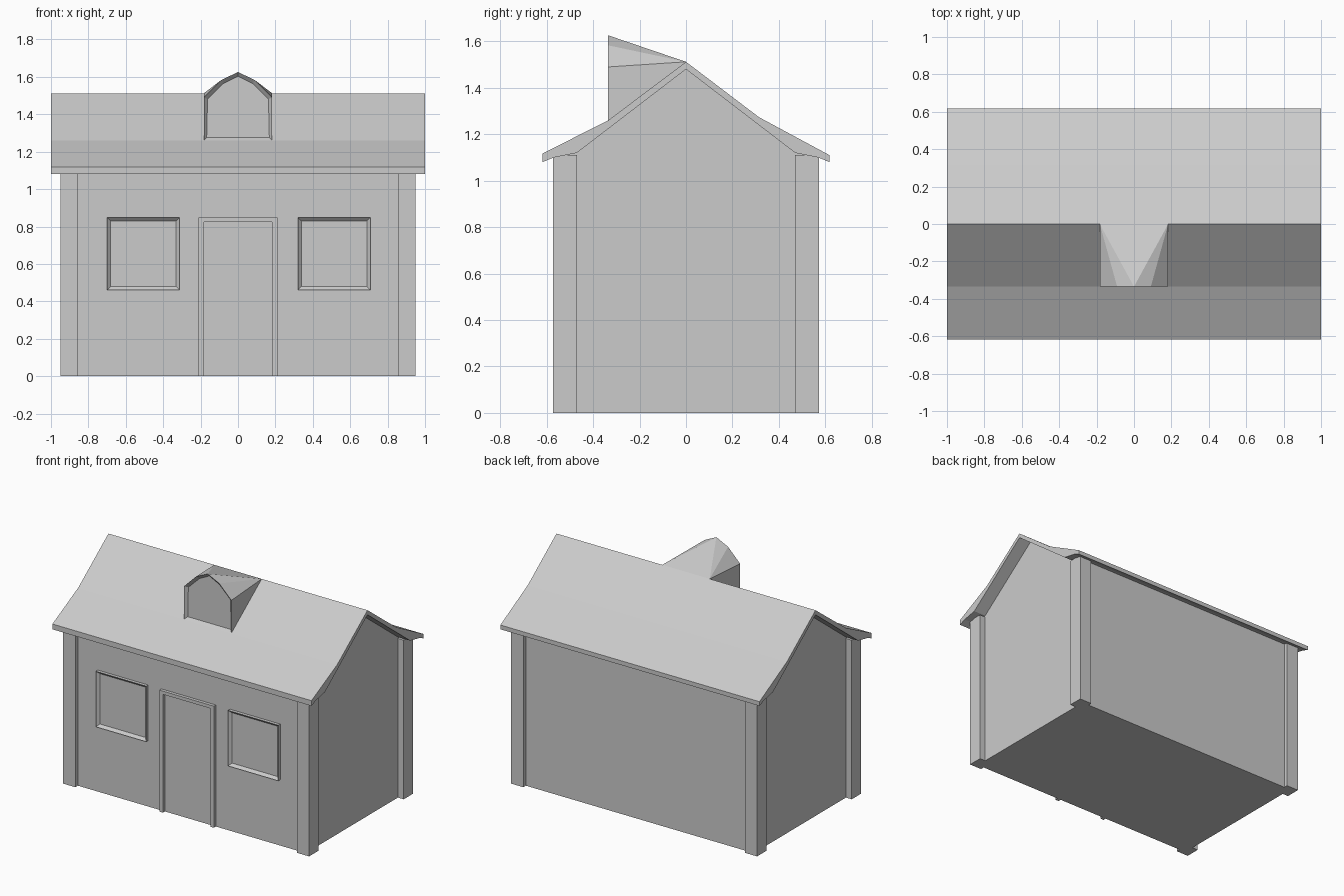
import bpy, bmesh

if "Cube" in bpy.data.objects:
    bpy.data.objects.remove(bpy.data.objects["Cube"])


def finish(name, bm):
    bmesh.ops.recalc_face_normals(bm, faces=bm.faces[:])
    mesh = bpy.data.meshes.new(name)
    bm.to_mesh(mesh)
    bm.free()
    obj = bpy.data.objects.new(name, mesh)
    bpy.context.collection.objects.link(obj)
    return obj


def prism(name, pts, to3d, a, b, inset=0, depth=0):
    """Extrude a 2D outline from a to b, optionally recessing the face at a."""
    bm = bmesh.new()
    near = [bm.verts.new(to3d(p, a)) for p in pts]
    far = [bm.verts.new(to3d(p, b)) for p in pts]
    front = bm.faces.new(near)
    bm.faces.new(far[::-1])
    n = len(pts)
    for i in range(n):
        j = (i + 1) % n
        bm.faces.new((near[i], near[j], far[j], far[i]))
    bmesh.ops.recalc_face_normals(bm, faces=bm.faces[:])
    if inset:
        bmesh.ops.inset_individual(bm, faces=[front], thickness=inset, depth=-depth)
    return finish(name, bm)


def along_x(p, t):
    return (t, p[0], p[1])


def along_y(p, t):
    return (p[0], t, p[1])


def rect(u0, u1, v0, v1):
    return [(u0, v0), (u1, v0), (u1, v1), (u0, v1)]


# Walls with gable ends
prism("walls", [(-0.545, 0), (0.545, 0), (0.545, 1.106), (0.47, 1.12), (0, 1.48),
                (-0.47, 1.12), (-0.545, 1.106)], along_x, -0.905, 0.905)

# Corner posts
for sx, side in ((-1, "left"), (1, "right")):
    for sy, end in ((-1, "front"), (1, "back")):
        ys = sorted((sy * 0.47, sy * 0.573))
        prism(f"{end}_{side}_post", rect(*ys, 0, 1.11), along_x, sx * 0.855, sx * 0.95)

# Roof with flared eaves
prism("roof", [(-0.618, 1.08), (-0.618, 1.117), (-0.335, 1.26), (0, 1.512), (0.315, 1.273),
               (0.618, 1.11), (0.618, 1.08), (0.57, 1.10), (0.47, 1.12), (0, 1.48),
               (-0.47, 1.12), (-0.57, 1.10)], along_x, -1, 1)

# Windows
for name, x0, x1 in (("left_window", -0.70, -0.312), ("right_window", 0.32, 0.708)):
    prism(name, rect(x0, x1, 0.46, 0.848), along_y, -0.567, -0.53, 0.026, 0.018)

# Door frame, open at the bottom
prism("door_frame", [(-0.21, 0), (-0.21, 0.848), (0.21, 0.848), (0.21, 0), (0.183, 0),
                     (0.183, 0.825), (-0.183, 0.825), (-0.183, 0)], along_y, -0.567, -0.53)

# Dormer: arched front tapering back to the ridge, with a recessed window
bm = bmesh.new()
arch = [(-0.183, 1.258), (-0.183, 1.49), (-0.09, 1.583), (0, 1.626),
        (0.09, 1.583), (0.183, 1.49), (0.183, 1.258)]
front = [bm.verts.new((x, -0.335, z)) for x, z in arch]
bl, br = [bm.verts.new((x, 0, 1.512)) for x in (-0.183, 0.183)]
window = bm.faces.new(front)
for i in range(6):
    bm.faces.new((front[i], front[i + 1], bl if i < 3 else br))
bm.faces.new((front[3], br, bl))
bm.faces.new((front[0], bl, br, front[6]))
bmesh.ops.recalc_face_normals(bm, faces=bm.faces[:])
bmesh.ops.inset_individual(bm, faces=[window], thickness=0.022, depth=-0.02)
finish("dormer", bm)
